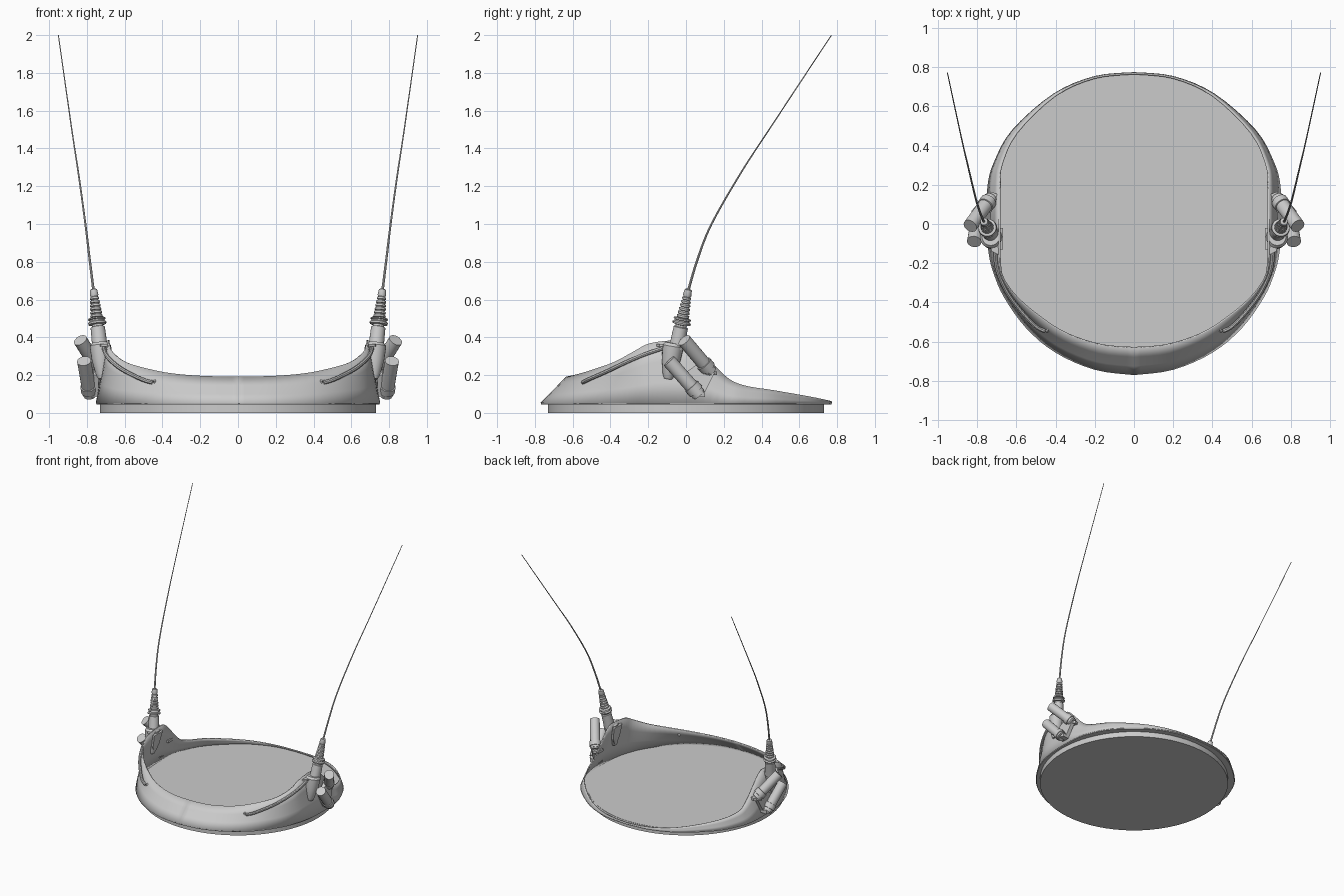
import bpy, bmesh, math
from mathutils import Vector as V

if "Cube" in bpy.data.objects:
    bpy.data.objects.remove(bpy.data.objects["Cube"])


def finish(name, bm, mirror=True, smooth=True, thick=0):
    bmesh.ops.recalc_face_normals(bm, faces=bm.faces)
    me = bpy.data.meshes.new(name)
    bm.to_mesh(me)
    bm.free()
    ob = bpy.data.objects.new(name, me)
    bpy.context.collection.objects.link(ob)
    bpy.context.view_layer.objects.active = ob
    bpy.ops.object.select_all(action='DESELECT')
    ob.select_set(True)
    if smooth:
        bpy.ops.object.shade_smooth_by_angle(angle=math.radians(35))
    if thick:
        m = ob.modifiers.new("thickness", 'SOLIDIFY')
        m.thickness, m.offset = thick, 0
    if mirror:
        ob.modifiers.new("mirror", 'MIRROR')
    return ob


def sweep(name, pts, radii, n=16, mirror=True):
    """Round section carried along a path, one radius per point."""
    pts = [V(p) for p in pts]
    bm, rings = bmesh.new(), []
    for i, p in enumerate(pts):
        t = (pts[min(i + 1, len(pts) - 1)] - pts[max(i - 1, 0)]).normalized()
        u = t.cross(V((1, 0, 0))).normalized()
        w = t.cross(u)
        rings.append([bm.verts.new(p + radii[i] * (u * math.cos(a) + w * math.sin(a)))
                      for a in (2 * math.pi * k / n for k in range(n))])
    for a, b in zip(rings, rings[1:]):
        for k in range(n):
            bm.faces.new((a[k], a[(k + 1) % n], b[(k + 1) % n], b[k]))
    bm.faces.new(rings[0])
    bm.faces.new(rings[-1])
    return finish(name, bm, mirror)


def turned(name, a, b, profile, n=20, mirror=True):
    """Turned part between two points; profile is (fraction, radius)."""
    a, b = V(a), V(b)
    return sweep(name, [a.lerp(b, t) for t, r in profile], [r for t, r in profile], n, mirror)


def prism(name, pts, off):
    bm = bmesh.new()
    f = bm.faces.new([bm.verts.new(p) for p in pts])
    g = bmesh.ops.extrude_face_region(bm, geom=[f], use_keep_orig=True)
    bmesh.ops.translate(bm, vec=off, verts=[v for v in g['geom'] if isinstance(v, bmesh.types.BMVert)])
    return finish(name, bm, smooth=False)


def spline(pts, steps):
    """Smooth curve through points of any dimension."""
    out = []
    for i in range(len(pts) - 1):
        p = [pts[max(i - 1, 0)], pts[i], pts[i + 1], pts[min(i + 2, len(pts) - 1)]]
        for s in range(steps):
            t = s / steps
            out.append([0.5 * (2 * b + (c - a) * t + (2 * a - 5 * b + 4 * c - d) * t * t
                               + (3 * b - a - 3 * c + d) * t ** 3) for a, b, c, d in zip(*p)])
    return out + [list(pts[-1])]


# Ring disc at the bottom
turned("base_disc", (0, 0, 0), (0, 0, 0.052), [(0, .73), (1, .73)], 64, False)

# Sloped wall: bottom x, y, then top x, y, z for half the ring
stations = [
    (0, -.767, 0, -.63, .19), (.2, -.74, .17, -.615, .192), (.4, -.652, .35, -.555, .207),
    (.55, -.525, .49, -.465, .236), (.66, -.37, .6, -.37, .272), (.712, -.25, .668, -.275, .325),
    (.735, -.16, .683, -.19, .368), (.747, -.04, .685, -.05, .383), (.748, .06, .685, .04, .365),
    (.742, .2, .683, .2, .2), (.712, .31, .675, .3, .146), (.62, .475, .597, .465, .118),
    (.41, .66, .4, .655, .085), (.2, .75, .2, .745, .066), (0, .77, 0, .767, .06)]
ring = spline(stations, 4)
bm = bmesh.new()
rows = [[bm.verts.new(V((r[0], r[1], .05)).lerp(V(r[2:]), j / 3)) for r in ring] for j in range(4)]
for lo, hi in zip(rows, rows[1:]):
    for k in range(len(ring) - 1):
        bm.faces.new((lo[k], lo[k + 1], hi[k + 1], hi[k]))
finish("sloped_wall", bm, thick=.009)

# Flat floor flange under the wall
prism("floor_flange", [(r[0], r[1], .044) for r in ring], (0, 0, .006))

# Antenna mount, its inner pad, and its flat cap
turned("antenna_mount", (.718, -.095, .18), (.73, -.065, .37),
       [(0, .022), (.12, .032), (.55, .05), (.92, .056), (1, .045)])
prism("mount_inner_pad", [(.682, -.13, .35), (.682, -.02, .35), (.7, -.04, .25),
                          (.71, -.07, .2), (.71, -.1, .2), (.7, -.12, .25)], (-.014, 0, -.004))
prism("mount_cap", [(.685, -.16, .352), (.725, -.14, .352), (.755, -.04, .352), (.685, -.02, .352)],
      (0, 0, .012))

# Antenna base with collar and ribbed spring
ribs = []
for i in range(6):
    t = .52 + i * .06
    r = .033 - i * .0018
    ribs += [(t, r - .006), (t + .01, r), (t + .04, r), (t + .05, r - .006)]
turned("antenna_base", (.73, -.05, .34), (.765, .013, .655),
       [(0, .042), (.1, .04), (.36, .038), (.37, .03), (.4, .03), (.41, .047), (.44, .049),
        (.46, .04), (.48, .04), (.49, .047), (.51, .045)] + ribs + [(.9, .023), (.99, .019), (1, .014)])

# Bent whip antenna
whip = spline([(.764, .01, .64), (.785, .06, .81), (.808, .135, 1.0), (.845, .29, 1.27),
               (.88, .44, 1.5), (.951, .77, 2.0)], 4)
sweep("whip_antenna", whip, [.007 - .0045 * i / (len(whip) - 1) for i in range(len(whip))], 8)

# Antenna cable running down the front of the wall
cable = spline([(.435, -.532, .168), (.455, -.545, .162), (.51, -.515, .178), (.6, -.415, .222),
                (.66, -.325, .265), (.7, -.22, .31), (.71, -.1, .35)], 4)
sweep("cable", cable, [.011] * len(cable), 8)

# Two launcher tubes per side, each with a clamp ring and breech
for tag, a, b in (("upper", (.835, -.01, .385), (.735, .125, .225)),
                  ("lower", (.815, -.09, .275), (.785, .065, .1))):
    turned(tag + "_launcher_tube", a, b, [(0, .037), (1, .037)])
    turned(tag + "_clamp_ring", V(a).lerp(V(b), .76), V(a).lerp(V(b), 1.04),
           [(0, .037), (.02, .043), (.6, .043), (.62, .034), (1, .034)])

# Launcher brackets joining the tubes to the wall
prism("upper_bracket", [(.69, .085, .2), (.69, .15, .2), (.73, .165, .2), (.77, .12, .2), (.74, .09, .2)],
      (0, 0, .02))
prism("lower_bracket", [(.735, .03, .085), (.735, .095, .085), (.8, .1, .085), (.815, .06, .085),
                        (.79, .03, .085)], (0, 0, .03))
prism("bracket_plate", [(.735, -.02, .2), (.725, .09, .28), (.725, .15, .21), (.742, .09, .09),
                        (.742, .03, .09)], (.03, 0, 0))
